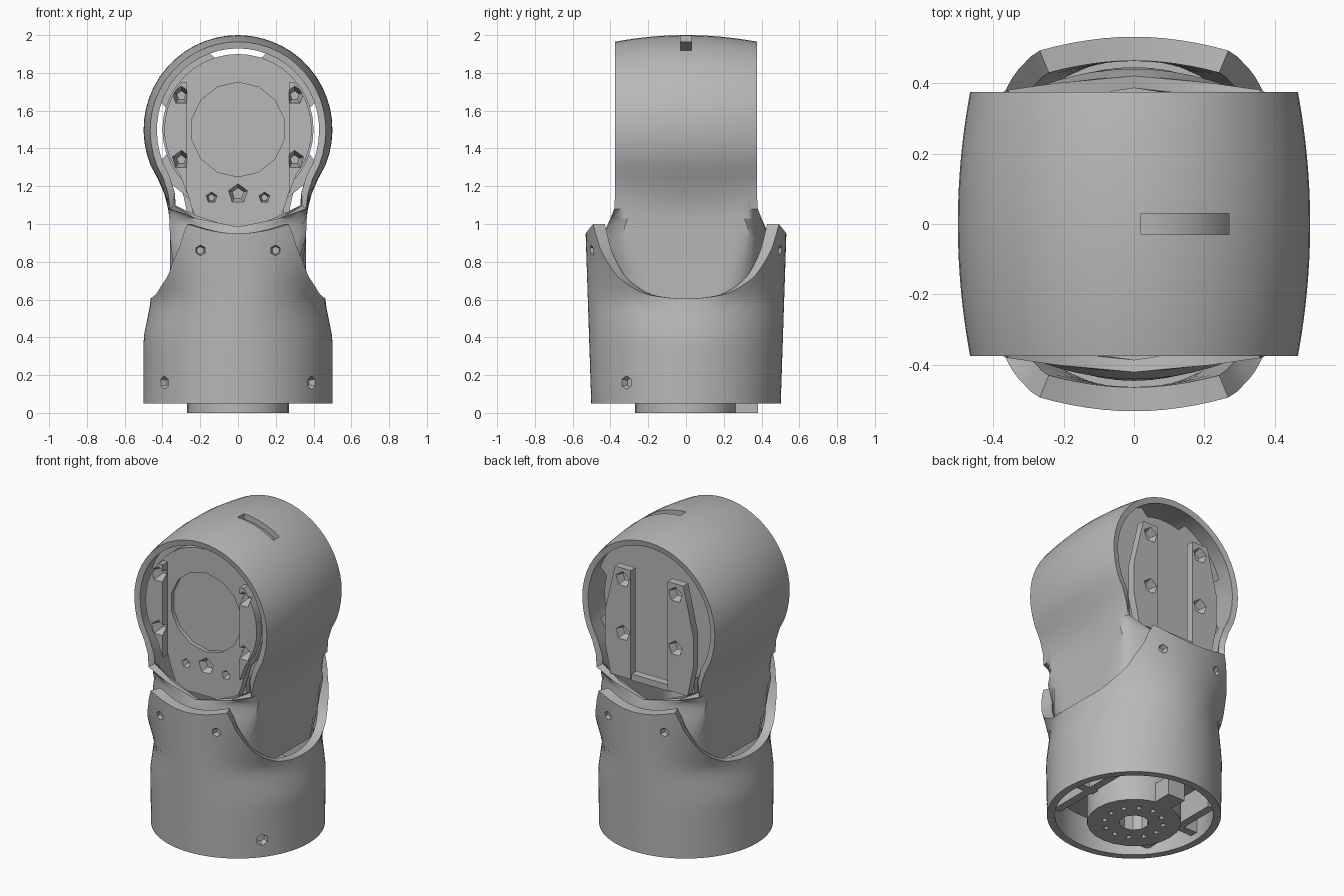
import bpy, bmesh, math
from mathutils import Vector

if "Cube" in bpy.data.objects:
    bpy.data.objects.remove(bpy.data.objects["Cube"], do_unlink=True)

grey = bpy.data.materials.new("plain_grey")
grey.use_nodes = True
COLOUR = (0.48, 0.48, 0.48, 1)
grey.diffuse_color = COLOUR
grey.node_tree.nodes["Principled BSDF"].inputs["Base Color"].default_value = COLOUR


def to_object(name, bm):
    bmesh.ops.remove_doubles(bm, verts=bm.verts, dist=0.0005)
    bmesh.ops.recalc_face_normals(bm, faces=bm.faces)
    mesh = bpy.data.meshes.new(name)
    bm.to_mesh(mesh)
    bm.free()
    mesh.materials.append(grey)
    obj = bpy.data.objects.new(name, mesh)
    bpy.context.collection.objects.link(obj)
    return obj


def select(obj):
    bpy.ops.object.select_all(action='DESELECT')
    obj.select_set(True)
    bpy.context.view_layer.objects.active = obj


def smooth(obj):
    select(obj)
    bpy.ops.object.shade_smooth_by_angle(angle=math.radians(32))


def thicken(obj, thickness):
    mod = obj.modifiers.new("wall", 'SOLIDIFY')
    mod.thickness, mod.offset, mod.use_even_offset = thickness, -1, True
    select(obj)
    bpy.ops.object.modifier_apply(modifier=mod.name)


def loft(name, rows, closed=False):
    bm = bmesh.new()
    grid = [[bm.verts.new(p) for p in row] for row in rows]
    n = len(rows[0])
    for a, b in zip(grid, grid[1:]):
        for i in range(n if closed else n - 1):
            j = (i + 1) % n
            bm.faces.new((a[i], a[j], b[j], b[i]))
    return to_object(name, bm)


def add_rod(bm, centre, axis, radius, length, sides, taper=0):
    mat = Vector(axis).normalized().to_track_quat('Z', 'Y').to_matrix().to_4x4()
    mat.translation = Vector(centre)
    bmesh.ops.create_cone(bm, cap_ends=True, segments=sides, radius1=radius * (1 + taper),
                          radius2=radius * (1 - taper), depth=length, matrix=mat)


def rod(name, *args):
    bm = bmesh.new()
    add_rod(bm, *args)
    return to_object(name, bm)


def box(name, centre, size):
    bm = bmesh.new()
    bmesh.ops.create_cube(bm, size=1)
    for v in bm.verts:
        v.co = Vector(c + s * k for c, s, k in zip(centre, size, v.co))
    return to_object(name, bm)


def prism(name, outline, y0, y1):
    bm = bmesh.new()
    face = bm.faces.new([bm.verts.new((x, y0, z)) for x, z in outline])
    geom = bmesh.ops.extrude_face_region(bm, geom=[face])["geom"]
    for v in geom:
        if isinstance(v, bmesh.types.BMVert):
            v.co.y = y1
    return to_object(name, bm)


def cut(obj, cutter):
    mod = obj.modifiers.new("cut", 'BOOLEAN')
    mod.operation, mod.solver, mod.object = 'DIFFERENCE', 'EXACT', cutter
    select(obj)
    bpy.ops.object.modifier_apply(modifier=mod.name)
    bpy.data.objects.remove(cutter, do_unlink=True)


def drill(obj, holes):
    bm = bmesh.new()
    for hole in holes:
        add_rod(bm, *hole)
    cut(obj, to_object("drill_helper", bm))


def lerp(table, x):
    for (x0, y0), (x1, y1) in zip(table, table[1:]):
        if x <= x1:
            return y0 + (y1 - y0) * max(0, x - x0) / (x1 - x0)
    return table[-1][1]


def arc(radius, start, end, steps):
    angles = [math.radians(start + (end - start) * i / steps) for i in range(steps + 1)]
    return [(radius * math.cos(a), 1.5 + radius * math.sin(a)) for a in angles]


# Lower cup: round tube, flattening to broad, thicker front and back tongues
SADDLE = [(0.386, 1.0), (0.51, 0.87), (0.725, 0.72), (0.91, 0.63), (1, 0.605)]
WIDTH = [(0.05, 0.5), (0.4, 0.5), (0.6, 0.46), (0.75, 0.53), (1, 0.7)]
WALL = [(0.05, 0.045), (0.5, 0.045), (0.9, 0.068), (1, 0.068)]


def cup_top(c):
    return 0.95 + 0.05 * (c / 0.386) ** 2 if c < 0.386 else lerp(SADDLE, c)


def cup_row(t, inner):
    row = []
    for i in range(96):
        a = math.tau * i / 96
        z = 0.05 + (cup_top(abs(math.cos(a))) - 0.05) * t
        wall = lerp(WALL, z) * inner
        row.append(((lerp(WIDTH, z) - wall) * math.cos(a),
                    (0.5 + 0.033 * z - wall) * math.sin(a), z))
    return row


outer = [cup_row(k / 12, 0) for k in range(13)]
inner = [cup_row(1 - k / 12, 1) for k in range(13)]
cup = loft("lower_cup", outer + inner + outer[:1], closed=True)
holes = [((s * 0.2, f * 0.505, 0.86), (0, -f, 0), 0.03, 0.07, 6, 0.3)
         for s in (-1, 1) for f in (-1, 1)]
holes += [((s * 0.39, -0.315, 0.16), (-s * 0.39, 0.315, 0), 0.036, 0.07, 6, 0.3) for s in (-1, 1)]
drill(cup, holes)
smooth(cup)

# Upper housing: barrel across y that flows into a flat-sided neck with bowed ends
# each station: half width, height, half depth, neck oval radii in x and y, barrel bow
side = [(0.36, 0.6, 0.445, 0.41, 0.445, 0), (0.36, 0.75, 0.445, 0.48, 0.445, 0),
        (0.36, 0.93, 0.44, 0.58, 0.44, 0), (0.362, 0.985, 0.42, 0.59, 0.42, 0),
        (0.364, 1.03, 0.4, 0.6, 0.43, 0), (0.37, 1.08, 0.38, 0.6, 0.475, 0.02),
        (0.39, 1.16, 0.375, 1, 1, 0.05), (0.425, 1.24, 0.375, 1, 1, 0.07)]
side += [(x, z, 0.375, 1, 1, 0.07) for x, z in arc(0.5, -22, 90, 16)]
stations = [(1, s) for s in side] + [(-1, s) for s in reversed(side[:-1])]
rows = []
for sign, (half, z, depth, rx, ry, bow) in stations:
    row = []
    for i in range(33):
        y = depth * math.sin(math.pi / 2 * (i / 16 - 1))
        scale = 1 - bow * (y / depth) ** 2
        x = min(half * scale, rx * math.sqrt(max(0, 1 - (y / ry) ** 2)))
        row.append((sign * x, y, 1.5 + (z - 1.5) * scale if z > 1.5 else z))
    rows.append(row)
housing = loft("upper_housing", rows)
thicken(housing, 0.036)
cut(housing, box("slot_helper", (0.145, 0, 2), (0.25, 0.06, 0.3)))
smooth(housing)

# End plates, side bars and backing plates inside the housing
FRONT_BAR = [(0.27, 1.16)] + arc(0.39, -38, 40, 10) + [(0.27, 1.75)]
BACK_BAR = [(0.13, 1.06), (0.27, 1.06), (0.31, 1.25), (0.31, 1.45), (0.24, 1.75), (0.13, 1.75)]
for name, f, bar, bolt_x in (("front", -1, FRONT_BAR, 0.3), ("back", 1, BACK_BAR, 0.185)):
    outline = arc(0.4, -45, 225, 30) + [(-0.25, 1.1), (-0.2, 0.97), (0.2, 0.97), (0.25, 1.1)]
    plate = prism(name + "_plate", outline, f * 0.27, f * 0.32)
    bolts = [((s * bolt_x, f * 0.37, z), (0, -f, 0), 0.05, 0.14, 5, 0.5)
             for s in (-1, 1) for z in (1.34, 1.68)]
    holes = bolts + [((0, f * 0.32, 1.5), (0, 1, 0), 0.25, 0.05, 14)]
    if f < 0:
        holes.append(((0, f * 0.32, 1.16), (0, -f, 0), 0.053, 0.08, 5, 0.4))
        holes += [((s * 0.14, f * 0.32, 1.14), (0, -f, 0), 0.03, 0.08, 5, 0.4) for s in (-1, 1)]
    drill(plate, holes)
    smooth(plate)

    for s, label in ((1, "left"), (-1, "right")):
        obj = prism(f"{name}_{label}_bar", [(s * x, z) for x, z in bar], f * 0.32, f * 0.37)
        drill(obj, bolts)
        smooth(obj)

    # backing plate reaches the housing only at four diagonal tabs
    tabs = []
    for i in range(61):
        a = math.radians(-40 + 260 * i / 60)
        r = 0.39 if abs(math.sin(2 * a)) < 0.6 else 0.455
        tabs.append((r * math.cos(a), 1.5 + r * math.sin(a)))
    tabs += [(-0.24, 1.12), (-0.24, 1.02), (0.24, 1.02), (0.24, 1.12)]
    prism(name + "_backing", tabs, f * 0.22, f * 0.26)

box("back_cross_bar", (0, 0.335, 1.07), (0.28, 0.05, 0.04))
smooth(rod("motor_body", (0, 0, 1.5), (0, 1, 0), 0.3, 0.46, 32))

# Base flange with a ring of bolt holes
flange = rod("base_flange", (0, 0, 0.1), (0, 0, 1), 0.27, 0.2, 24)
holes = [((0, 0, 0), (0, 0, 1), 0.085, 0.3, 10)]
for i in range(12):
    a = math.tau * i / 12
    holes.append(((0.17 * math.cos(a), 0.17 * math.sin(a), 0), (0, 0, 1), 0.017, 0.1, 6))
drill(flange, holes)
smooth(flange)

# Supports inside the base
smooth(rod("base_plate", (0, 0, 0.27), (0, 0, 1), 0.47, 0.04, 48))
box("base_rib", (0, 0.31, 0.06), (0.12, 0.14, 0.12))
for s, label in ((1, "left"), (-1, "right")):
    box(label + "_base_bar", (s * 0.33, 0, 0.17), (0.05, 0.6, 0.16))
    box(label + "_base_bracket", (s * 0.37, 0, 0.17), (0.16, 0.05, 0.16))
